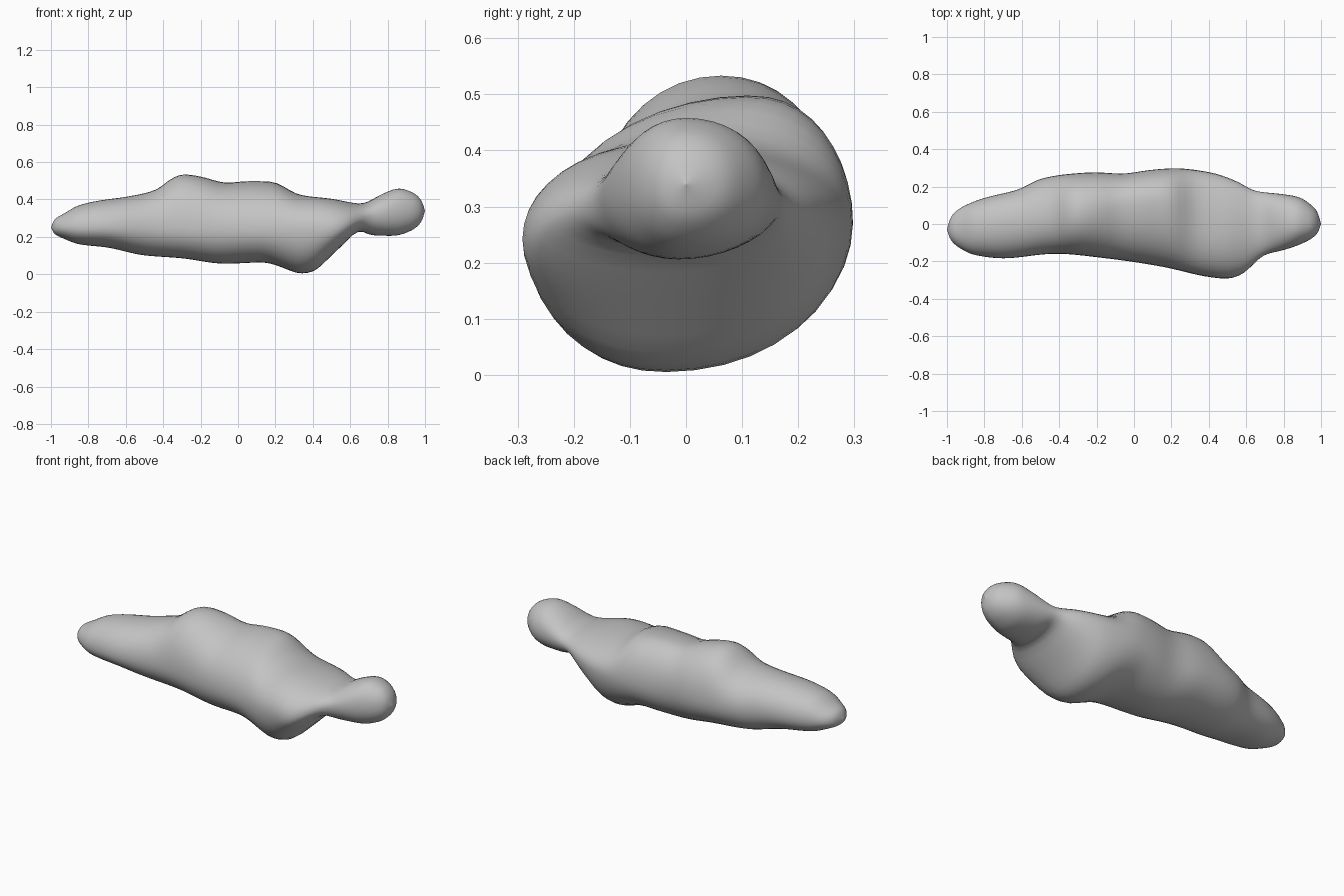
import bpy
import bmesh
from math import sin, cos, pi, copysign

cube = bpy.data.objects.get("Cube")
if cube:
    bpy.data.objects.remove(cube, do_unlink=True)

# Outline curves along the length of the body
TOP = [(-1, .25), (-.98, .295), (-.93, .325), (-.85, .37), (-.73, .397), (-.6, .415),
       (-.43, .455), (-.37, .505), (-.3, .538), (-.2, .525), (-.06, .49), (.05, .5),
       (.18, .498), (.33, .425), (.5, .405), (.66, .378), (.77, .43), (.86, .46),
       (.94, .435), (.98, .395), (1, .34)]
BOTTOM = [(-1, .25), (-.98, .215), (-.93, .19), (-.85, .16), (-.7, .143), (-.5, .1),
          (-.3, .085), (-.07, .055), (.14, .063), (.25, .03), (.33, .001), (.4, .01),
          (.48, .08), (.58, .175), (.65, .235), (.71, .208), (.83, .205),
          (.92, .23), (.98, .28), (1, .34)]
FRONT = [(-1, -.03), (-.98, -.085), (-.93, -.13), (-.85, -.167), (-.7, -.185),
         (-.42, -.16), (-.15, -.185), (.15, -.23), (.4, -.285), (.5, -.295),
         (.57, -.275), (.7, -.165), (.8, -.14), (.92, -.095), (.98, -.05), (1, 0)]
BACK = [(-1, -.03), (-.98, .035), (-.93, .085), (-.8, .14), (-.62, .185), (-.5, .243),
        (-.36, .268), (-.2, .278), (-.07, .27), (.1, .292), (.22, .3), (.4, .28),
        (.55, .23), (.65, .177), (.8, .16), (.88, .145), (.95, .1), (.98, .065), (1, 0)]
# Where the crest, keel and widest lines run
CREST_Y = [(-1, -.03), (-.7, 0), (-.3, .06), (.15, .12), (.45, -.05), (.7, 0), (1, 0)]
KEEL_Y = [(-1, -.03), (-.5, .03), (0, .03), (.35, -.04), (.6, -.03), (1, 0)]
FRONT_Z = [(-1, .25), (-.5, .25), (0, .24), (.5, .24), (.7, .31), (1, .34)]
BACK_Z = [(-1, .25), (-.3, .27), (.25, .27), (.6, .3), (1, .34)]


def curve(points, x):
    """Smooth interpolation without overshoot."""
    slopes = [(b[1] - a[1]) / (b[0] - a[0]) for a, b in zip(points, points[1:])]
    tangents = [slopes[0]]
    for s, t in zip(slopes, slopes[1:]):
        tangents.append(2 * s * t / (s + t) if s * t > 0 else 0)
    tangents.append(slopes[-1])
    for i, (a, b) in enumerate(zip(points, points[1:])):
        if x <= b[0]:
            w = b[0] - a[0]
            t = (x - a[0]) / w
            h = t * t * (3 - 2 * t)
            return (a[1] * (1 - h) + b[1] * h
                    + w * t * (1 - t) * ((1 - t) * tangents[i] - t * tangents[i + 1]))
    return points[-1][1]


def section(x, sides):
    """Lopsided oval through the crest, keel and both flanks."""
    top, bottom, front, back = (curve(c, x) for c in (TOP, BOTTOM, FRONT, BACK))
    crest, keel = curve(CREST_Y, x), curve(KEEL_Y, x)
    front_z, back_z = curve(FRONT_Z, x), curve(BACK_Z, x)
    ring = []
    for k in range(sides):
        a = 2 * pi * k / sides
        c = copysign(abs(cos(a)) ** .95, cos(a))
        s = copysign(abs(sin(a)) ** .95, sin(a))
        mid_y = crest if s > 0 else keel
        mid_z = back_z if c > 0 else front_z
        y = mid_y + ((back - mid_y) * c if c > 0 else (mid_y - front) * c)
        z = mid_z + ((top - mid_z) * s if s > 0 else (mid_z - bottom) * s)
        ring.append((x, y, z))
    return ring


# Loft the rock body through its sections
bm = bmesh.new()
SIDES, STEPS = 40, 90
rings = []
for i in range(1, STEPS):
    x = -cos(pi * i / STEPS)
    rings.append([bm.verts.new(p) for p in section(x, SIDES)])
for a, b in zip(rings, rings[1:]):
    for k in range(SIDES):
        n = (k + 1) % SIDES
        bm.faces.new((a[k], a[n], b[n], b[k]))
for ring, x in ((rings[0], -1), (rings[-1], 1)):
    tip = bm.verts.new((x, curve(FRONT, x), curve(TOP, x)))
    for k in range(SIDES):
        bm.faces.new((ring[k], ring[(k + 1) % SIDES], tip))

# Soften the seams between the quarters
for _ in range(3):
    bmesh.ops.smooth_vert(bm, verts=[v for r in rings[2:-2] for v in r], factor=.4,
                          use_axis_x=False, use_axis_y=True, use_axis_z=True)
bmesh.ops.recalc_face_normals(bm, faces=bm.faces)
for f in bm.faces:
    f.smooth = True
mesh = bpy.data.meshes.new("rock_body")
bm.to_mesh(mesh)
bm.free()

# Plain grey stone
stone = bpy.data.materials.new("stone_grey")
stone.use_nodes = True
grey = (.55, .55, .55, 1)
stone.diffuse_color = grey
stone.node_tree.nodes["Principled BSDF"].inputs["Base Color"].default_value = grey
mesh.materials.append(stone)
body = bpy.data.objects.new("rock_body", mesh)
bpy.context.collection.objects.link(body)
